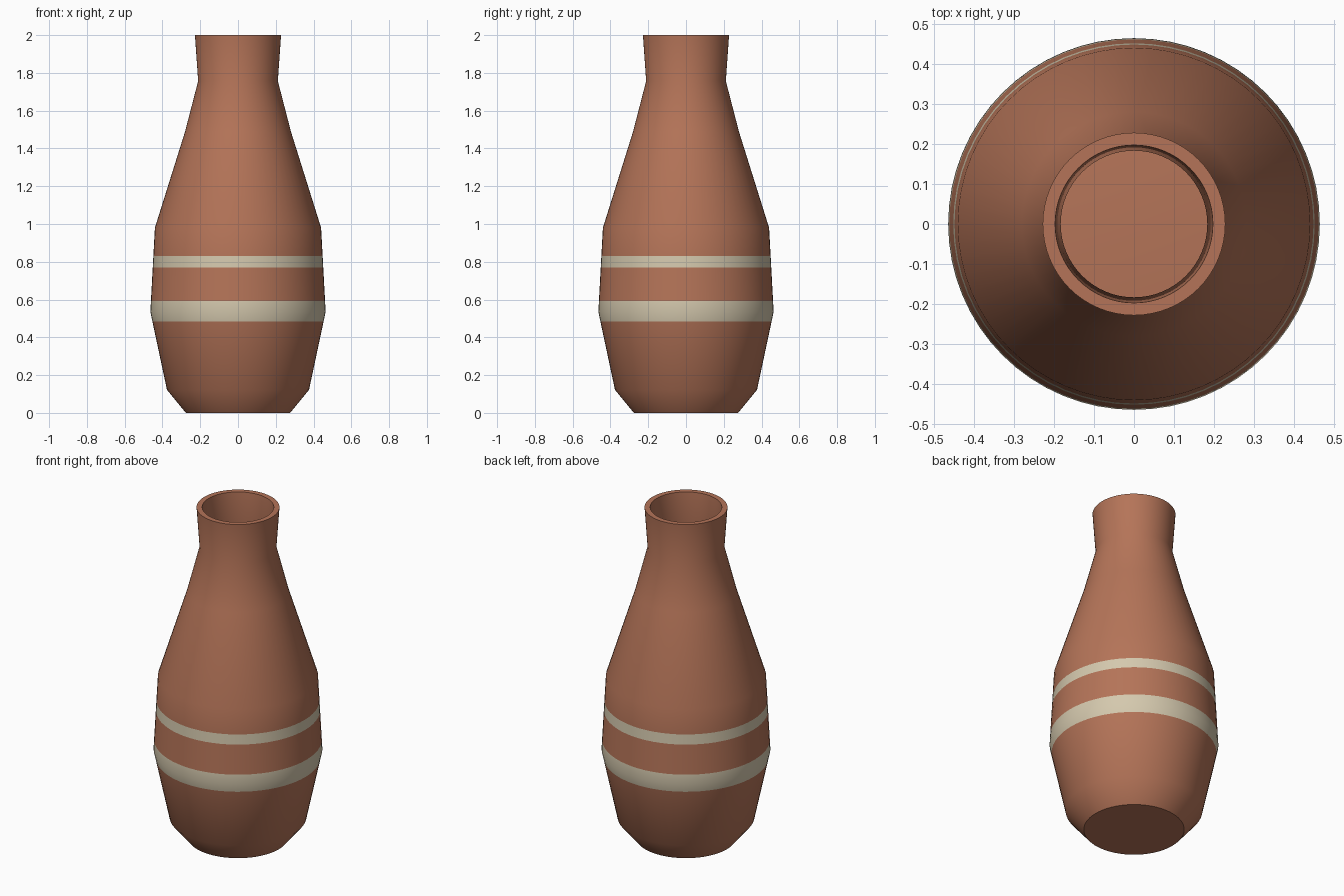
import bpy
import bmesh
import math

cube = bpy.data.objects.get("Cube")
if cube:
    bpy.data.objects.remove(cube, do_unlink=True)


def make_material(name, rgb):
    mat = bpy.data.materials.new(name)
    mat.use_nodes = True
    colour = (*rgb, 1.0)
    mat.diffuse_color = colour
    bsdf = next(n for n in mat.node_tree.nodes if n.type == "BSDF_PRINCIPLED")
    bsdf.inputs["Base Color"].default_value = colour
    bsdf.inputs["Roughness"].default_value = 0.8
    return mat


SEGMENTS = 64
BANDS = [(0.485, 0.592), (0.77, 0.83)]

# Outer wall from foot to lip, then inner wall from lip down to the floor
outer = [(0.276, 0), (0.376, 0.122), (0.464, 0.535), (0.44, 0.98),
         (0.28, 1.49), (0.211, 1.757), (0.228, 2.0)]
inner = [(0.197, 2.0), (0.183, 1.757), (0.25, 1.48), (0.41, 0.97),
         (0.432, 0.535), (0.346, 0.14), (0.26, 0.05)]
profile = [(0, 0)] + outer + inner + [(0, 0.07)]


def spin_profile(bm, points):
    """Turn the profile around the z axis into a closed solid."""
    verts = [bm.verts.new((r, 0, z)) for r, z in points]
    edges = [bm.edges.new(pair) for pair in zip(verts, verts[1:])]
    bmesh.ops.spin(bm, geom=verts + edges, cent=(0, 0, 0), axis=(0, 0, 1),
                   angle=math.tau, steps=SEGMENTS, use_duplicate=False)
    bmesh.ops.remove_doubles(bm, verts=bm.verts[:], dist=0.0005)
    bmesh.ops.recalc_face_normals(bm, faces=bm.faces[:])


def is_outside(face):
    c = face.calc_center_median()
    return face.normal.x * c.x + face.normal.y * c.y > 0.001


bm = bmesh.new()
spin_profile(bm, profile)

# Cut the painted bands into the outer wall
for height in [z for band in BANDS for z in band]:
    wall = [f for f in bm.faces if is_outside(f)]
    parts = set(wall)
    for f in wall:
        parts.update(f.edges)
        parts.update(f.verts)
    bmesh.ops.bisect_plane(bm, geom=list(parts), dist=0.0001,
                           plane_co=(0, 0, height), plane_no=(0, 0, 1))

bm.normal_update()
for f in bm.faces:
    z = f.calc_center_median().z
    f.material_index = int(is_outside(f) and any(a < z < b for a, b in BANDS))

mesh = bpy.data.meshes.new("vase")
bm.to_mesh(mesh)
bm.free()
mesh.materials.append(make_material("terracotta", (0.46, 0.175, 0.098)))
mesh.materials.append(make_material("cream glaze", (0.66, 0.58, 0.42)))

vase = bpy.data.objects.new("vase", mesh)
bpy.context.collection.objects.link(vase)
bpy.ops.object.select_all(action="DESELECT")
vase.select_set(True)
bpy.context.view_layer.objects.active = vase
bpy.ops.object.shade_smooth_by_angle(angle=math.radians(35))
